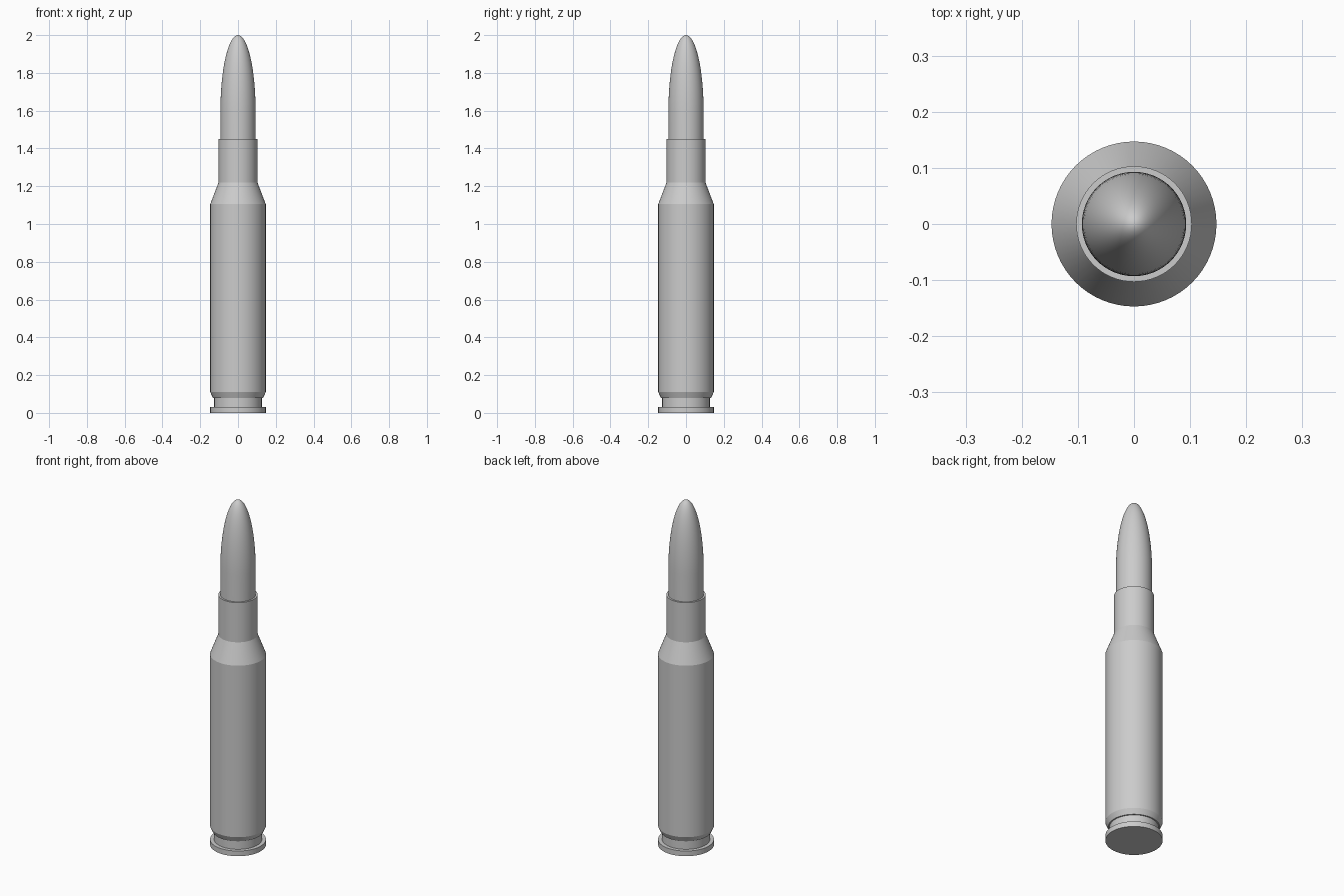
import bpy, bmesh, math

cube = bpy.data.objects.get("Cube")
if cube:
    bpy.data.objects.remove(cube, do_unlink=True)

SEGMENTS = 64

grey = bpy.data.materials.new("plain grey")
grey.use_nodes = True
grey.diffuse_color = (0.6, 0.6, 0.6, 1)
grey.node_tree.nodes["Principled BSDF"].inputs["Base Color"].default_value = grey.diffuse_color


def lathe(name, profile):
    """Spin a (radius, height) profile around z."""
    bm = bmesh.new()
    verts = [bm.verts.new((r, 0, z)) for r, z in profile]
    edges = [bm.edges.new(pair) for pair in zip(verts, verts[1:])]
    bmesh.ops.spin(bm, geom=verts + edges, cent=(0, 0, 0), axis=(0, 0, 1),
                   angle=math.tau, steps=SEGMENTS, use_merge=True)
    bmesh.ops.remove_doubles(bm, verts=bm.verts, dist=0.0001)
    bmesh.ops.recalc_face_normals(bm, faces=bm.faces)
    mesh = bpy.data.meshes.new(name)
    bm.to_mesh(mesh)
    bm.free()
    mesh.materials.append(grey)
    obj = bpy.data.objects.new(name, mesh)
    bpy.context.collection.objects.link(obj)
    bpy.ops.object.select_all(action='DESELECT')
    obj.select_set(True)
    bpy.context.view_layer.objects.active = obj
    bpy.ops.object.shade_smooth_by_angle(angle=math.radians(20))
    return obj


# Case: flat base, rim, groove, body, shoulder, neck and mouth
lathe("case", [(0, 0), (0.147, 0), (0.147, 0.03), (0.126, 0.03), (0.126, 0.08),
               (0.133, 0.08), (0.147, 0.11), (0.147, 1.105), (0.103, 1.22),
               (0.103, 1.45), (0.093, 1.45), (0.093, 1.4), (0, 1.4)])

# Tip: straight shank and elliptical nose
RADIUS, NOSE_START, STEPS = 0.093, 1.6, 20
nose = [(RADIUS * math.cos(a), NOSE_START + (2 - NOSE_START) * math.sin(a))
        for a in (math.pi / 2 * i / STEPS for i in range(STEPS))]
lathe("tip", [(0, 1.41), (RADIUS, 1.41)] + nose + [(0, 2)])
